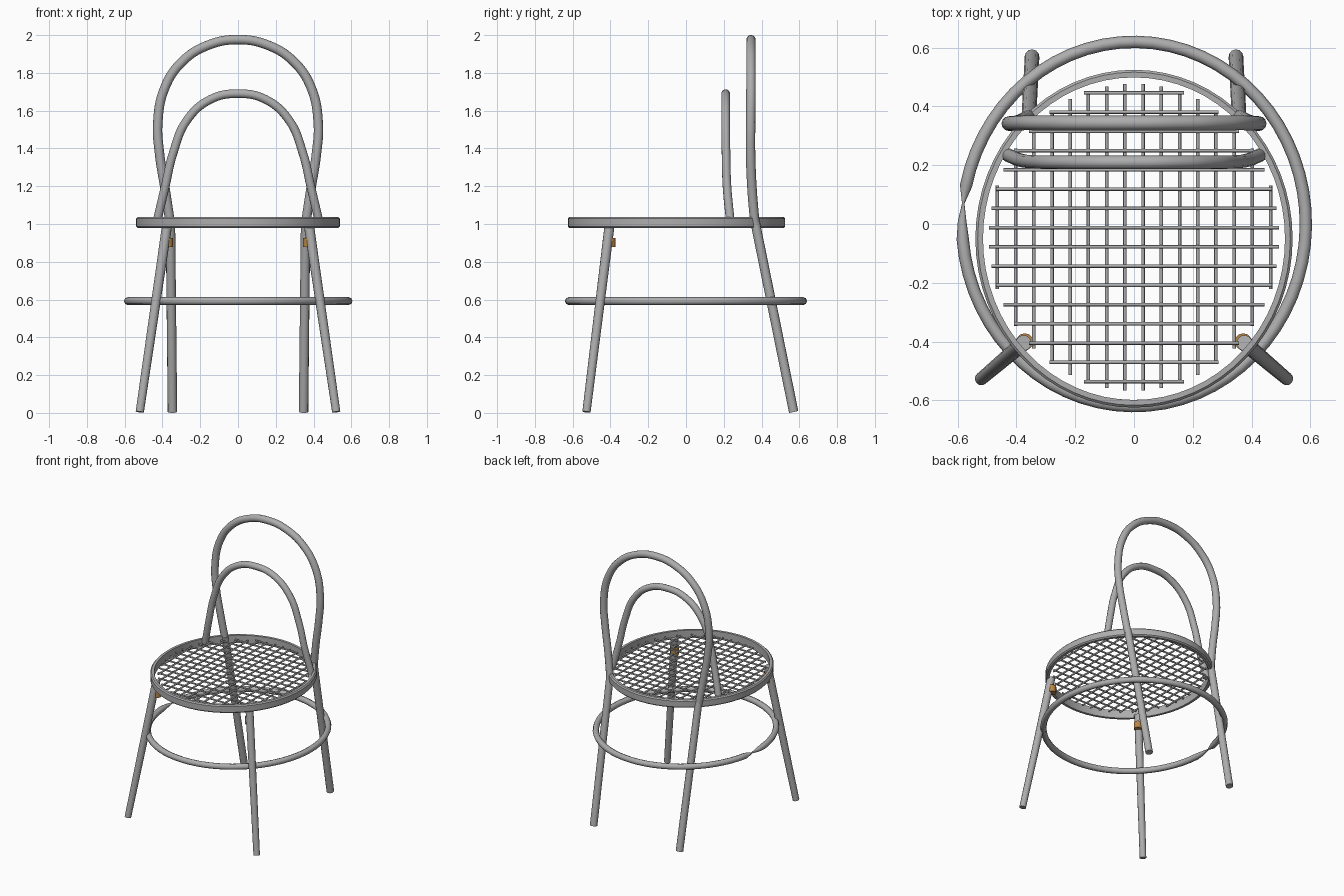
import bpy
import bmesh
import math

cube = bpy.data.objects.get("Cube")
if cube:
    bpy.data.objects.remove(cube)


def material(name, rgb):
    mat = bpy.data.materials.new(name)
    mat.use_nodes = True
    mat.diffuse_color = (*rgb, 1)
    mat.node_tree.nodes["Principled BSDF"].inputs["Base Color"].default_value = (*rgb, 1)
    return mat


STEEL = material("grey steel", (0.42, 0.42, 0.42))
BRASS = material("brass", (0.48, 0.24, 0.06))


def tube(name, paths, radius, kind="BEZIER", closed=False, radii=None, sides=4):
    """Round tube along one or more paths, turned into a mesh."""
    curve = bpy.data.curves.new(name, "CURVE")
    curve.dimensions = "3D"
    curve.bevel_depth = radius
    curve.bevel_resolution = sides
    curve.resolution_u = 8
    curve.use_fill_caps = True
    for path in paths:
        spline = curve.splines.new(kind)
        points = spline.bezier_points if kind == "BEZIER" else spline.points
        points.add(len(path) - 1)
        for i, (point, co) in enumerate(zip(points, path)):
            if kind == "BEZIER":
                point.co = co
                point.handle_left_type = point.handle_right_type = "AUTO"
            else:
                point.co = (*co, 1)
            if radii:
                point.radius = radii[i]
        spline.use_cyclic_u = closed
    obj = bpy.data.objects.new(name, curve)
    bpy.context.collection.objects.link(obj)
    bpy.ops.object.select_all(action="DESELECT")
    bpy.context.view_layer.objects.active = obj
    obj.select_set(True)
    bpy.ops.object.convert(target="MESH")
    obj = bpy.context.object
    obj.data.materials.clear()
    obj.data.materials.append(STEEL)
    bpy.ops.object.shade_smooth_by_angle(angle=math.radians(50))
    return obj


def hoop(name, half, radius):
    """Symmetrical arch from points on its left half, ending at the crown."""
    right = [(-x, y, z) for x, y, z in reversed(half[:-1])]
    return tube(name, [half + right], radius)


# Back hoops
hoop("outer_back_hoop", [(0.358, 0.365, 1.0), (0.385, 0.35, 1.18), (0.415, 0.342, 1.37),
                         (0.425, 0.342, 1.53), (0.388, 0.344, 1.72), (0.295, 0.344, 1.86),
                         (0.155, 0.344, 1.948), (0, 0.344, 1.976)], 0.025)
hoop("inner_back_hoop", [(0.43, 0.235, 1.01), (0.385, 0.217, 1.2), (0.345, 0.212, 1.37),
                         (0.27, 0.21, 1.55), (0.145, 0.21, 1.66), (0, 0.21, 1.69)], 0.023)

# Legs and the brass collars under the seat
for s, side in ((1, "left"), (-1, "right")):
    tube("back_leg_" + side, [[(s * 0.358, 0.362, 1.03), (s * 0.347, 0.57, 0.005)]],
         0.025, "POLY")
    tube("front_leg_" + side, [[(s * 0.376, -0.405, 0.99), (s * 0.52, -0.527, 0.005)]],
         0.027, "POLY", radii=[1, 0.82])
    collar = tube("collar_" + side, [[(s * 0.372, -0.401, 0.878), (s * 0.372, -0.401, 0.927)]],
                  0.029, "POLY")
    collar.data.materials[0] = BRASS

# Foot ring, pinched where its ends meet
STEPS = 64
start = math.pi - 0.113
ring = []
for k in range(STEPS):
    a = start + math.tau * k / STEPS
    ring.append((0.585 * math.cos(a), 0.62 * math.sin(a), 0.592))
pinch = [0.2, 0.7] + [1] * (STEPS - 2)
tube("foot_ring", [ring], 0.021, "POLY", closed=True, radii=pinch, sides=2)

# Seat rim: a chamfered rectangular band swept round an ellipse
CENTRE = -0.05
LOW, HIGH, WIDE, CH = 0.979, 1.037, 0.026, 0.008
profile = [(0, LOW + CH), (0, HIGH - CH), (-CH, HIGH), (-WIDE, HIGH),
           (-WIDE, LOW), (-CH, LOW)]
bm = bmesh.new()
loops = []
for k in range(STEPS):
    a = math.tau * k / STEPS
    loops.append([bm.verts.new(((0.54 + d) * math.cos(a),
                                CENTRE + (0.575 + d) * math.sin(a), z)) for d, z in profile])
for k in range(STEPS):
    here, there = loops[k], loops[(k + 1) % STEPS]
    for i in range(len(profile)):
        j = (i + 1) % len(profile)
        bm.faces.new((here[i], there[i], there[j], here[j]))
bmesh.ops.recalc_face_normals(bm, faces=bm.faces)
mesh = bpy.data.meshes.new("seat_rim")
bm.to_mesh(mesh)
bm.free()
mesh.materials.append(STEEL)
rim = bpy.data.objects.new("seat_rim", mesh)
bpy.context.collection.objects.link(rim)
bpy.ops.object.select_all(action="DESELECT")
bpy.context.view_layer.objects.active = rim
rim.select_set(True)
bpy.ops.object.shade_smooth_by_angle(angle=math.radians(30))

# Seat grid: crossing wires trimmed to an ellipse
HALF_X, HALF_Y = 0.494, 0.523
cross_wires, long_wires = [], []
for i in range(-8, 8):
    x = (i + 0.5) * 0.062
    y = (i + 0.5) * 0.0655
    reach_y = HALF_Y * math.sqrt(1 - (x / HALF_X) ** 2)
    reach_x = HALF_X * math.sqrt(1 - (y / HALF_Y) ** 2)
    long_wires.append([(x, CENTRE + 0.005 - reach_y, 1.008), (x, CENTRE + 0.005 + reach_y, 1.008)])
    cross_wires.append([(-reach_x, CENTRE + 0.005 + y, 1.014), (reach_x, CENTRE + 0.005 + y, 1.014)])
tube("seat_long_wires", long_wires, 0.006, "POLY", sides=2)
tube("seat_cross_wires", cross_wires, 0.006, "POLY", sides=2)
